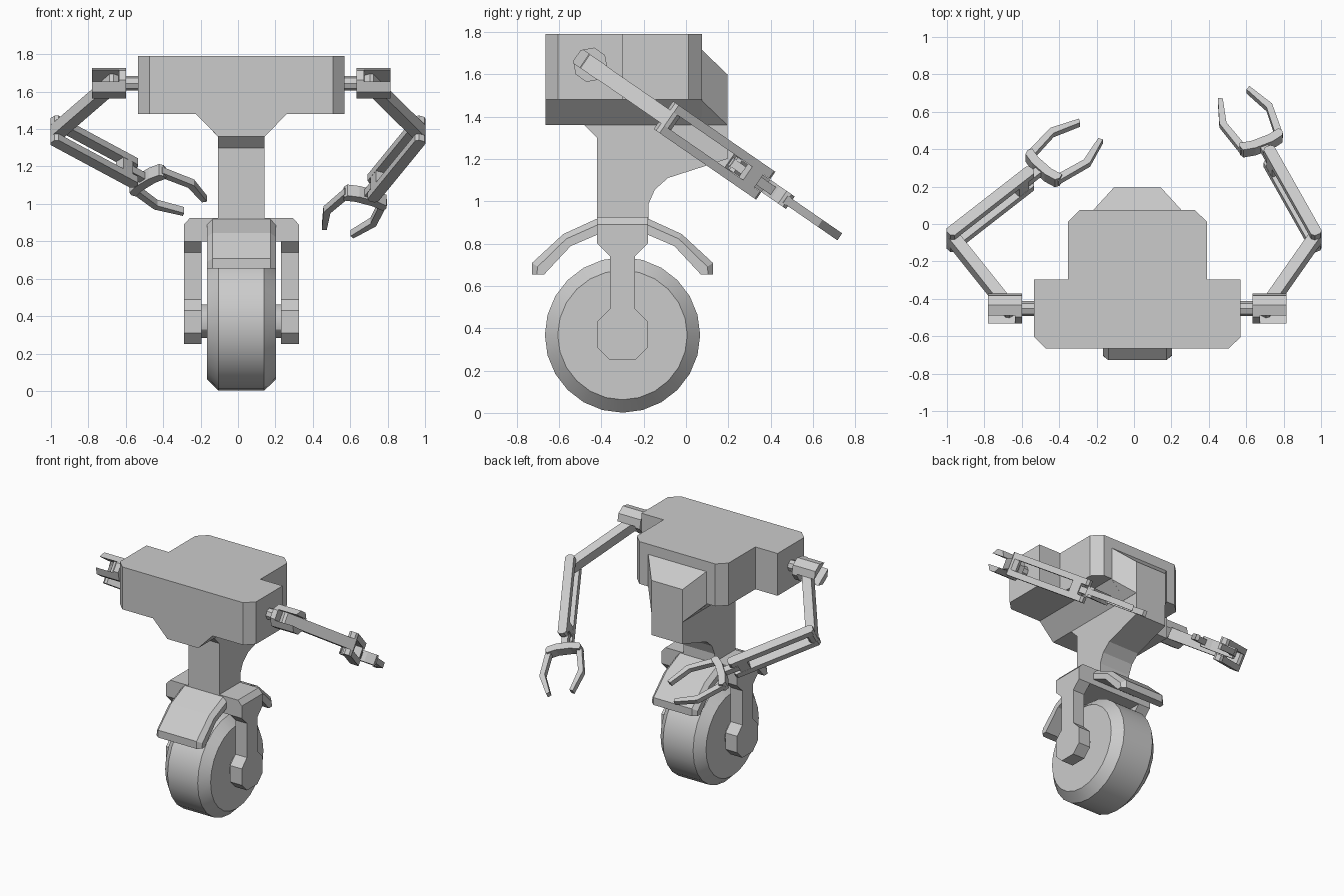
import bpy, bmesh, math
from mathutils import Vector as V

if "Cube" in bpy.data.objects:
    bpy.data.objects.remove(bpy.data.objects["Cube"])

CX = 0.018                      # body centre line
X, Y, Z = V((1, 0, 0)), V((0, 1, 0)), V((0, 0, 1))
TILT = math.radians(34.6)       # both arms lie in one tilted plane
U = V((0, math.cos(TILT), -math.sin(TILT)))
N = V((0, math.sin(TILT), math.cos(TILT)))
SHOULDER = V((0, -0.452, 1.645))


def finish(name, bm, smooth=False):
    bmesh.ops.recalc_face_normals(bm, faces=bm.faces)
    me = bpy.data.meshes.new(name)
    bm.to_mesh(me)
    bm.free()
    ob = bpy.data.objects.new(name, me)
    bpy.context.collection.objects.link(ob)
    if smooth:
        bpy.ops.object.select_all(action='DESELECT')
        ob.select_set(True)
        bpy.context.view_layer.objects.active = ob
        bpy.ops.object.shade_smooth_by_angle(angle=math.radians(30))
    return ob


def loft(name, rings, smooth=False):
    bm = bmesh.new()
    vs = [[bm.verts.new(p) for p in r] for r in rings]
    n = len(vs[0])
    for a, b in zip(vs, vs[1:]):
        for i in range(n):
            j = (i + 1) % n
            bm.faces.new((a[i], a[j], b[j], b[i]))
    bm.faces.new(vs[0])
    bm.faces.new(vs[-1])
    return finish(name, bm, smooth)


def prism(name, pts, a, b, c, lo, hi, origin=V((0, 0, 0))):
    return loft(name, [[origin + a * p + b * q + c * h for p, q in pts] for h in (lo, hi)])


def lathe(name, profile, y, z, seg, smooth=True):
    ang = [2 * math.pi * i / seg for i in range(seg)]
    return loft(name, [[V((x, y + r * math.sin(t), z + r * math.cos(t))) for t in ang]
                       for r, x in profile], smooth)


def mirrored(half):
    return half + [(-p, q) for p, q in reversed(half)]


# torso
mid = V((CX, 0, 0))
prism("torso", mirrored([(0.49, -0.665), (0.552, -0.604), (0.552, -0.297), (0.372, -0.297),
                         (0.372, 0.012), (0.307, 0.075)]), X, Y, Z, 1.48, 1.79, mid)
prism("torso_keel", mirrored([(0.125, 1.36), (0.242, 1.48)]), X, Z, Y, -0.665, 0.075, mid)

# back housing
bm = bmesh.new()
for s in (-1, 1):
    for x, y, z in ((0.24, 0.07, 1.48), (0.24, 0.07, 1.72), (0.126, 0.195, 1.36),
                    (0.126, 0.195, 1.60), (0.126, 0.07, 1.36)):
        bm.verts.new((CX + s * x, y, z))
bmesh.ops.convex_hull(bm, input=bm.verts)
bmesh.ops.dissolve_limit(bm, angle_limit=0.02, verts=bm.verts, edges=bm.edges)
finish("back_housing", bm)

# neck column
prism("column", [(-0.48, 1.36), (-0.42, 1.30), (-0.42, 0.85), (-0.178, 0.85), (-0.178, 0.985),
                 (-0.147, 1.055), (-0.085, 1.11), (0.195, 1.20), (0.195, 1.36)],
      Y, Z, X, -0.125, 0.125, mid)

# fork
leg = mirrored([(0.06, 0.25), (0.12, 0.31), (0.12, 0.43), (0.06, 0.49),
                (0.06, 0.74), (0.12, 0.80), (0.12, 0.88)])
for s, side in ((-1, "left"), (1, "right")):
    prism("fork_leg_" + side, leg, Y, Z, X, s * 0.212, s * 0.307, V((CX, -0.30, 0)))
prism("fork_bridge", mirrored([(0.307, 0.80), (0.307, 0.89), (0.275, 0.925)]),
      X, Z, Y, -0.42, -0.18, mid)

# wheel and axle
lathe("wheel", [(0.306, CX - 0.184), (0.367, CX - 0.122), (0.367, CX + 0.122),
                (0.306, CX + 0.184)], -0.30, 0.368, 24)
lathe("axle", [(0.09, CX - 0.25), (0.09, CX + 0.25)], -0.30, 0.373, 12)

# fender: (outer y, outer z, inner y, inner z) from front end to the crown
half = [(-0.428, 0.654, -0.37, 0.654), (-0.428, 0.708, -0.36, 0.665),
        (-0.28, 0.845, -0.245, 0.788), (-0.12, 0.918, -0.10, 0.85)]
stations = half + [(-a, b, -c, d) for a, b, c, d in reversed(half)]
rings = []
for oy, oz, iy, iz in stations:
    o, i = V((CX, oy - 0.30, oz)), V((CX, iy - 0.30, iz))
    m = o.lerp(i, 0.4)
    rings.append([i - X * 0.184, m - X * 0.184, o - X * 0.155,
                  o + X * 0.155, m + X * 0.184, i + X * 0.184])
loft("fender", rings)


def bar(length, w, back, c=0.015):
    """Chamfered bar outline in (sideways, along) coordinates."""
    return mirrored([(w - c, -back), (w, c - back), (w, length - c), (w - c, length)])


def frame(p, q):
    """Origin, sideways and forward axes in the arm plane."""
    o = SHOULDER + X * p[0] + U * p[1]
    d = X * (q[0] - p[0]) + U * (q[1] - p[1])
    n = d.normalized()
    return o, N.cross(n), n, d.length


finger = [(0.085, 0.075), (0.118, 0.27), (0.07, 0.42), (0.093, 0.433), (0.155, 0.28), (0.125, 0.075)]
arms = {"right": (1, (0.705, 0), (0.968, 0.455), (0.715, 1.0)),
        "left": (-1, (-0.669, 0), (-0.968, 0.455), (-0.545, 0.855))}

for side, (s, sh, el, wr) in arms.items():
    # shoulder joint
    lathe("shoulder_shaft_" + side, [(0.04, CX + s * 0.53), (0.04, CX + s * 0.64)],
          SHOULDER.y, SHOULDER.z, 8, False)
    so = SHOULDER + X * CX
    prism("shoulder_block_" + side, mirrored([(0.031, -0.077), (0.077, -0.031),
                                              (0.077, 0.031), (0.031, 0.077)]),
          U, N, X, s * 0.616, s * 0.655, so)
    for k, lvl in ((-1, "lower"), (1, "upper")):
        prism(f"shoulder_prong_{lvl}_{side}", mirrored([(0.07, k * 0.038), (0.031, k * 0.077)]),
              U, N, X, s * 0.655, s * 0.798, so)

    # upper arm
    o, r, d, L = frame(sh, el)
    prism("upper_arm_" + side, bar(L + 0.03, 0.032, 0.03), r, d, N, -0.038, 0.038, o)

    # forearm rails and bridge
    o, r, d, L = frame(el, wr)
    for k, lvl in ((-1, "lower"), (1, "upper")):
        prism(f"forearm_rail_{lvl}_{side}", bar(L, 0.031, 0.032), r, d, N,
              k * 0.038, k * 0.08, o)
    prism("forearm_bridge_" + side, [(-0.03, L - 0.12), (0.03, L - 0.12),
                                     (0.03, L - 0.05), (-0.03, L - 0.05)],
          r, d, N, -0.04, 0.04, o)

    # hand
    o = o + d * L
    prism("wrist_" + side, bar(0.08, 0.022, 0.07), r, d, N, -0.022, 0.022, o)
    prism("palm_" + side, mirrored([(0.05, 0.045), (0.115, 0.06), (0.125, 0.085),
                                    (0.115, 0.11), (0.05, 0.095)]), r, d, N, -0.036, 0.036, o)
    for k in (-1, 1):
        prism(f"finger_{'inner' if k * s < 0 else 'outer'}_{side}",
              [(k * a, b) for a, b in finger], r, d, N, -0.02, 0.02, o)
